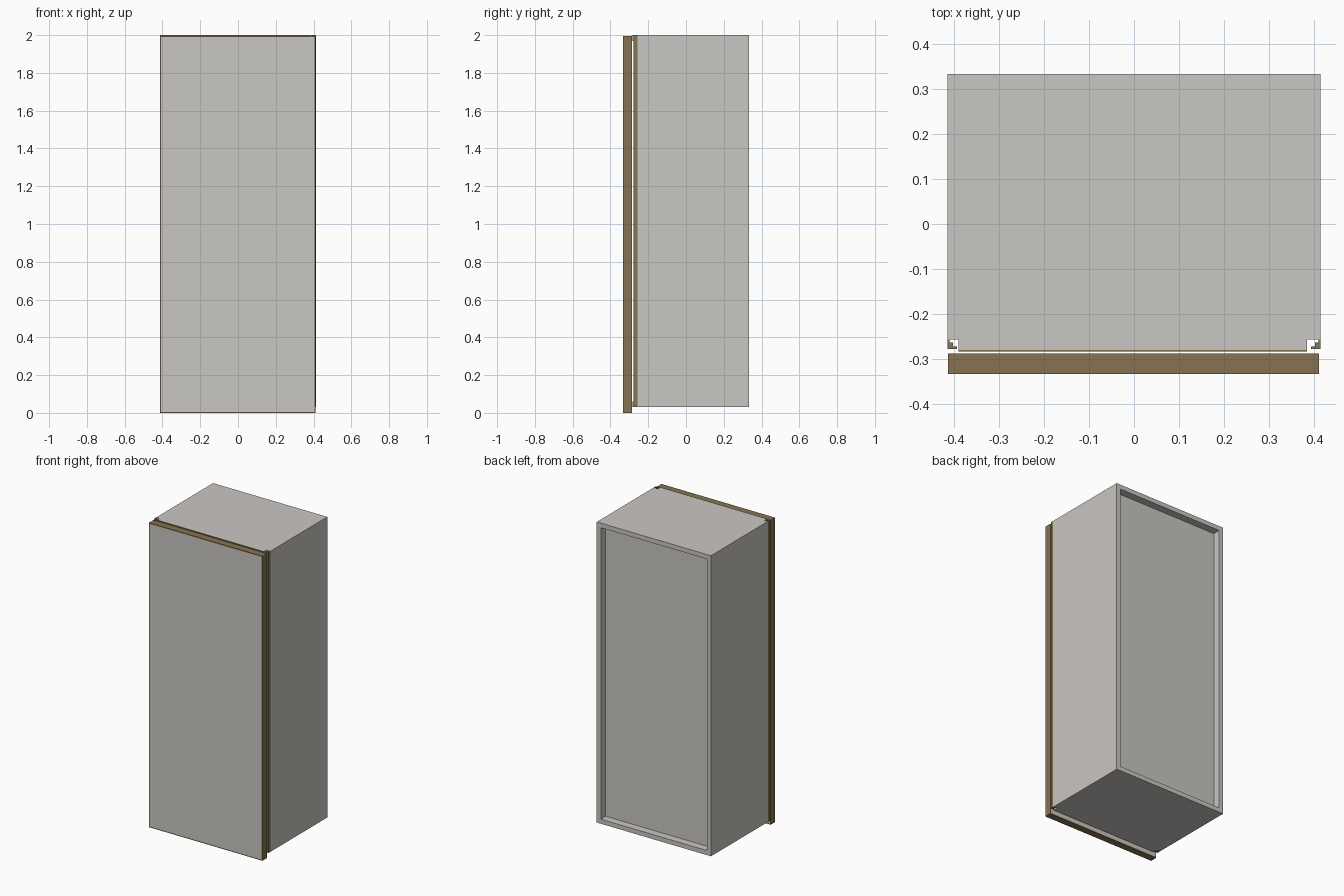
import bpy, bmesh

if "Cube" in bpy.data.objects:
    bpy.data.objects.remove(bpy.data.objects["Cube"])

def material(name, rgb):
    m = bpy.data.materials.new(name)
    m.diffuse_color = (*rgb, 1)
    m.use_nodes = True
    m.node_tree.nodes["Principled BSDF"].inputs["Base Color"].default_value = m.diffuse_color
    return m

GREY = material("warm grey board", (0.59, 0.57, 0.54))
BROWN = material("brown edging", (0.24, 0.175, 0.085))

def prism(name, outline, z0, z1, mat):
    """Extrude an xy outline from z0 to z1."""
    bm = bmesh.new()
    face = bm.faces.new([bm.verts.new((x, y, z0)) for x, y in outline])
    ext = bmesh.ops.extrude_face_region(bm, geom=[face])
    for v in ext["geom"]:
        if isinstance(v, bmesh.types.BMVert):
            v.co.z = z1
    bmesh.ops.recalc_face_normals(bm, faces=bm.faces)
    me = bpy.data.meshes.new(name)
    bm.to_mesh(me)
    bm.free()
    me.materials.append(mat)
    ob = bpy.data.objects.new(name, me)
    bpy.context.collection.objects.link(ob)
    return ob

def box(name, x0, x1, y0, y1, z0, z1, mat):
    return prism(name, [(x0, y0), (x1, y0), (x1, y1), (x0, y1)], z0, z1, mat)

W, BACK, T = 0.414, 0.333, 0.03       # half width, back plane, board thickness
Z0, Z1 = 0.03, 2.0                    # carcass bottom and top
SIDE_F, LID_F = -0.256, -0.283        # front of the sides, front of top and bottom
IN = W - T

# Side boards: the right one runs full height, the left sits between top and bottom
box("right_side", IN, W, SIDE_F, BACK, Z0, Z1, GREY)
box("left_side", -W, -IN, SIDE_F, BACK, Z0 + T, Z1 - T, GREY)

# Top and bottom boards, notched at the front left, with a banded front edge
lid = [(-W, BACK), (-W, SIDE_F), (-0.389, SIDE_F), (-0.389, LID_F + 0.003),
       (IN, LID_F + 0.003), (IN, BACK)]
for name, z in (("bottom_board", Z0), ("top_board", Z1 - T)):
    prism(name, lid, z, z + T, GREY)
    box(name + "_edging", -0.389, IN, LID_F, LID_F + 0.003, z, z + T, BROWN)

# Recessed back board
box("back_board", -IN, IN, 0.27, 0.283, Z0 + T, Z1 - T, GREY)

# Stepped trim profile on the front edge of each side
F = -0.277
trim = [(W, F), (W, SIDE_F), (W - 0.005, SIDE_F), (W - 0.005, F + 0.014),
        (W - 0.012, F + 0.014), (W - 0.012, F + 0.005),
        (W - 0.021, F + 0.005), (W - 0.021, F)]
for name, s in (("right_trim", 1), ("left_trim", -1)):
    prism(name, [(s * x, y) for x, y in trim], Z0, Z1, BROWN)

# Door: grey panel surrounded by brown edging
X0, X1, DF, DB, DZ, E = -0.413, 0.411, -0.333, -0.287, 1.995, 0.006
box("door_panel", X0 + E, X1 - E, DF, DB, E, DZ - E, GREY)
box("door_edging_left", X0, X0 + E, DF, DB, 0, DZ, BROWN)
box("door_edging_right", X1 - E, X1, DF, DB, 0, DZ, BROWN)
box("door_edging_bottom", X0 + E, X1 - E, DF, DB, 0, E, BROWN)
box("door_edging_top", X0 + E, X1 - E, DF, DB, DZ - E, DZ, BROWN)
